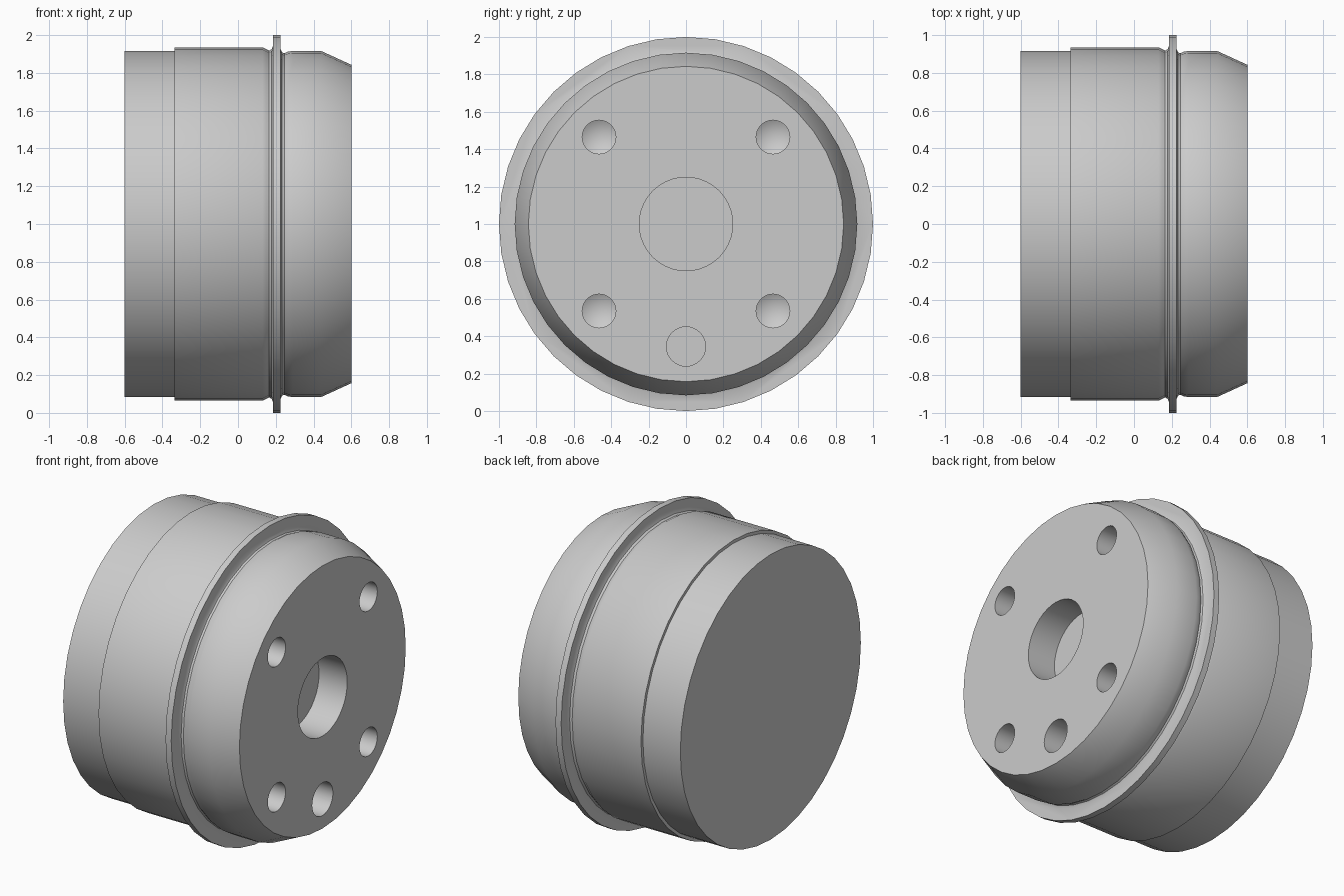
import bpy
import bmesh
from math import pi, radians
from mathutils import Vector

cube = bpy.data.objects.get("Cube")
if cube:
    bpy.data.objects.remove(cube, do_unlink=True)

grey = bpy.data.materials.new("plain grey")
grey.use_nodes = True
GREY = (0.6, 0.6, 0.6, 1)
grey.diffuse_color = GREY
grey.node_tree.nodes["Principled BSDF"].inputs["Base Color"].default_value = GREY


def lathe(name, profile, y, z, segments):
    """Revolve (x, radius) points about an axis along x."""
    bm = bmesh.new()
    verts = [bm.verts.new((x, 0, r)) for x, r in profile]
    edges = [bm.edges.new(pair) for pair in zip(verts, verts[1:])]
    bmesh.ops.spin(bm, geom=verts + edges, cent=(0, 0, 0), axis=(1, 0, 0),
                   angle=2 * pi, steps=segments, use_merge=False)
    bmesh.ops.remove_doubles(bm, verts=bm.verts[:], dist=0.0001)
    # Merge the fans of flat ends into single faces
    bmesh.ops.dissolve_limit(bm, angle_limit=radians(0.5),
                             verts=bm.verts[:], edges=bm.edges[:])
    bmesh.ops.recalc_face_normals(bm, faces=bm.faces[:])
    bmesh.ops.translate(bm, verts=bm.verts[:], vec=Vector((0, y, z)))
    mesh = bpy.data.meshes.new(name)
    bm.to_mesh(mesh)
    bm.free()
    mesh.materials.append(grey)
    obj = bpy.data.objects.new(name, mesh)
    bpy.context.collection.objects.link(obj)
    return obj


# Stepped drum with flange, relief grooves and tapered nose
drum = lathe("drum", [
    (-0.6, 0), (-0.6, 0.915), (-0.335, 0.915), (-0.335, 0.935),
    (0.13, 0.935), (0.15, 0.925), (0.165, 0.918), (0.178, 0.925),
    (0.186, 0.945), (0.186, 1), (0.226, 1), (0.226, 0.925),
    (0.233, 0.909), (0.245, 0.904), (0.265, 0.913), (0.29, 0.916),
    (0.44, 0.916), (0.6, 0.843), (0.6, 0)], 0, 1, 40)

# Central bore, locating hole and four drilled holes with conical bottoms
FACE, OUT = 0.6, 0.7
cutters = [
    lathe("bore_cutter", [(OUT, 0), (OUT, 0.25), (FACE - 0.2, 0.25),
                          (FACE - 0.2, 0)], 0, 1, 40),
    lathe("locating_hole_cutter", [(OUT, 0), (OUT, 0.105), (FACE - 0.2, 0.105),
                                   (FACE - 0.2, 0)], 0, 0.345, 32)]
for y in (-0.465, 0.465):
    for z in (-0.465, 0.465):
        cutters.append(lathe("drilled_hole_cutter",
                             [(OUT, 0), (OUT, 0.09), (FACE - 0.25, 0.09),
                              (FACE - 0.3, 0)], y, 1 + z, 32))

bpy.context.view_layer.objects.active = drum
for cutter in cutters:
    cutter.hide_render = True
    cut = drum.modifiers.new("hole", 'BOOLEAN')
    cut.operation = 'DIFFERENCE'
    cut.solver = 'EXACT'
    cut.object = cutter
    bpy.ops.object.modifier_apply(modifier=cut.name)
    bpy.data.objects.remove(cutter, do_unlink=True)

bpy.ops.object.select_all(action='DESELECT')
drum.select_set(True)
bpy.ops.object.shade_smooth_by_angle(angle=radians(30))
